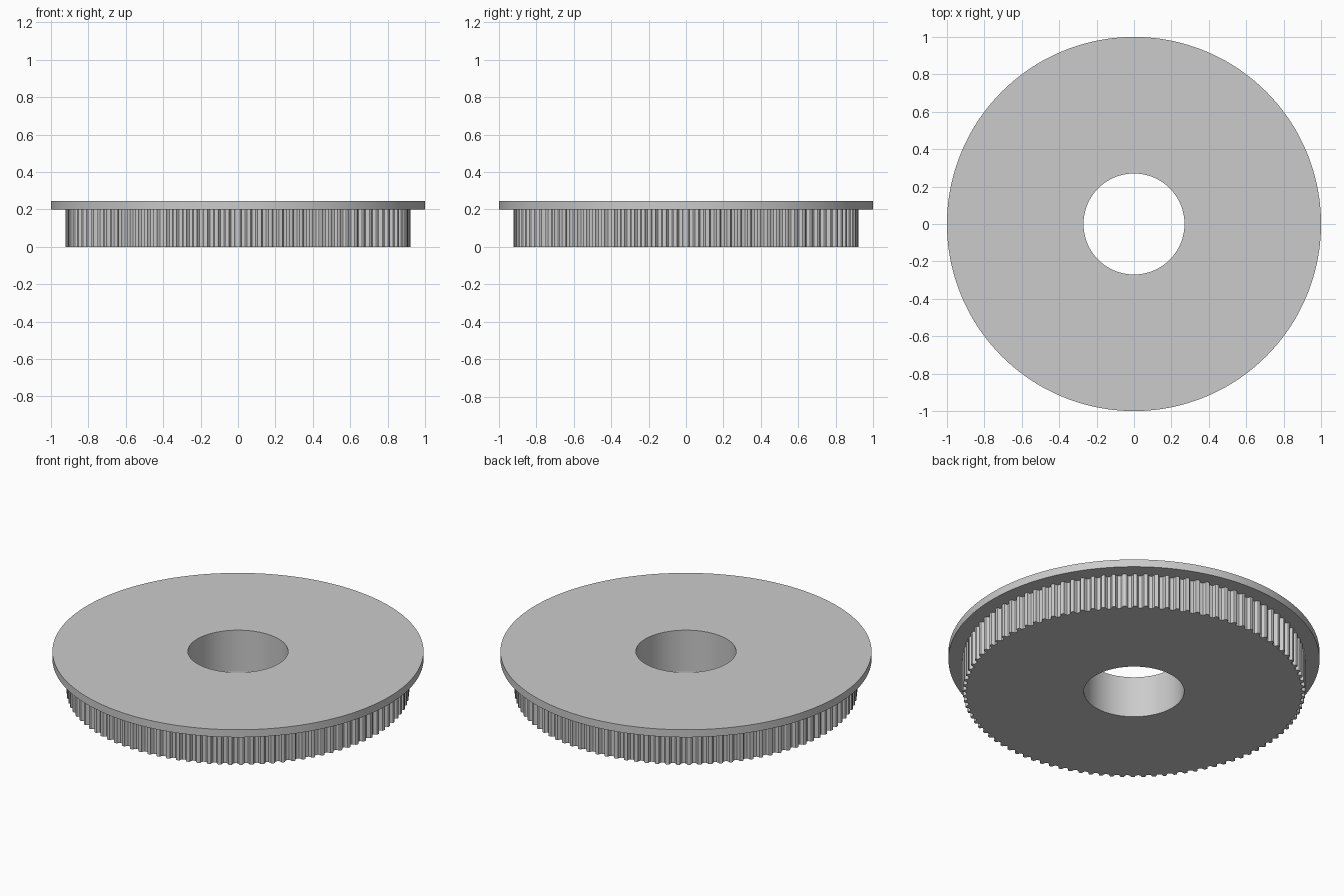
import bpy
import bmesh
import math

cube = bpy.data.objects.get("Cube")
if cube:
    bpy.data.objects.remove(cube, do_unlink=True)

TEETH = 100
FLANGE_R, TOOTH_R, BORE_R = 1.0, 0.923, 0.27
FLANGE_Z, TOP_Z = 0.2, 0.245
GROOVE_DEPTH = 0.022

# One tooth pitch: (fraction of the pitch, fraction of groove depth)
PITCH = [(0.0, 0), (0.22, 0), (0.29, 0.12), (0.34, 0.6), (0.45, 0.93),
         (0.61, 1), (0.77, 0.93), (0.88, 0.6), (0.93, 0.12)]

grey = bpy.data.materials.new("light grey")
grey.use_nodes = True
colour = (0.6, 0.6, 0.6, 1)
grey.diffuse_color = colour
grey.node_tree.nodes["Principled BSDF"].inputs["Base Color"].default_value = colour

# Sweep the closed cross-section round the axis, with the rim dipping into each groove
bm = bmesh.new()
sections = []
for tooth in range(TEETH):
    for fraction, depth in PITCH:
        angle = 2 * math.pi * (tooth + fraction - 0.11) / TEETH
        rim = TOOTH_R - GROOVE_DEPTH * depth
        outline = [(BORE_R, 0), (rim, 0), (rim, FLANGE_Z),
                   (FLANGE_R, FLANGE_Z), (FLANGE_R, TOP_Z), (BORE_R, TOP_Z)]
        sections.append([bm.verts.new((r * math.cos(angle), r * math.sin(angle), z))
                         for r, z in outline])

for i, here in enumerate(sections):
    after = sections[(i + 1) % len(sections)]
    for j in range(len(here)):
        k = (j + 1) % len(here)
        bm.faces.new((here[j], after[j], after[k], here[k]))
bmesh.ops.recalc_face_normals(bm, faces=bm.faces)

mesh = bpy.data.meshes.new("flanged_belt_pulley")
bm.to_mesh(mesh)
bm.free()
mesh.materials.append(grey)
pulley = bpy.data.objects.new("flanged_belt_pulley", mesh)
bpy.context.collection.objects.link(pulley)

# Smooth the round walls, keep the rims crisp
bpy.ops.object.select_all(action="DESELECT")
pulley.select_set(True)
bpy.context.view_layer.objects.active = pulley
bpy.ops.object.shade_smooth_by_angle(angle=math.radians(30))
